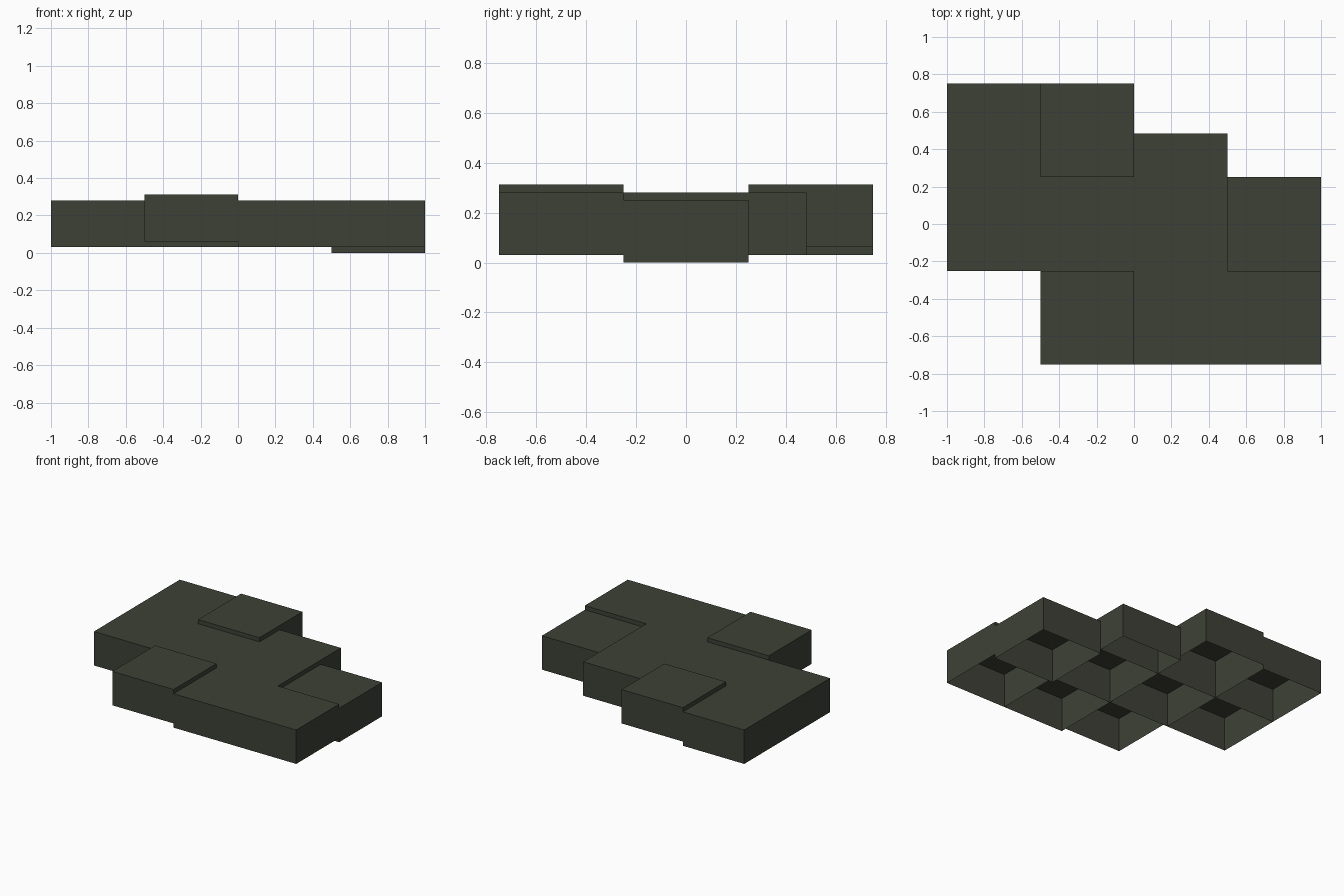
import bpy
import bmesh

if "Cube" in bpy.data.objects:
    bpy.data.objects.remove(bpy.data.objects["Cube"])

SIZE, HEIGHT, STEP = 0.5, 0.25, 0.031

stone = bpy.data.materials.new("dark_olive_stone")
stone.diffuse_color = (0.047, 0.053, 0.037, 1.0)
stone.use_nodes = True
stone.node_tree.nodes["Principled BSDF"].inputs["Base Color"].default_value = stone.diffuse_color


def hollow_tile(name, col, row, level=1, depth=SIZE):
    """Box with no underside; level sets how many steps it sits above the ground."""
    bm = bmesh.new()
    bmesh.ops.create_cube(bm, size=1.0)
    underside = [f for f in bm.faces if f.normal.z < -0.5]
    bmesh.ops.delete(bm, geom=underside, context='FACES_ONLY')
    x0, y0, z0 = -1 + col * SIZE, -0.75 + row * SIZE, level * STEP
    for v in bm.verts:
        v.co.x = x0 + (v.co.x + 0.5) * SIZE
        v.co.y = y0 + (v.co.y + 0.5) * depth
        v.co.z = z0 + (v.co.z + 0.5) * HEIGHT
    mesh = bpy.data.meshes.new(name)
    bm.to_mesh(mesh)
    bm.free()
    mesh.materials.append(stone)
    bpy.context.collection.objects.link(bpy.data.objects.new(name, mesh))


# Front row: first tile raised
hollow_tile("front_raised_tile", 1, 0, level=2)
hollow_tile("front_middle_tile", 2, 0)
hollow_tile("front_right_tile", 3, 0)

# Middle row: right tile sunken
for i, part in enumerate(("left", "centre_left", "centre_right")):
    hollow_tile("middle_" + part + "_tile", i, 1)
hollow_tile("middle_sunken_tile", 3, 1, level=0)

# Back row: second tile raised, third one cut short
hollow_tile("back_left_tile", 0, 2)
hollow_tile("back_raised_tile", 1, 2, level=2)
hollow_tile("back_short_tile", 2, 2, depth=0.234)
